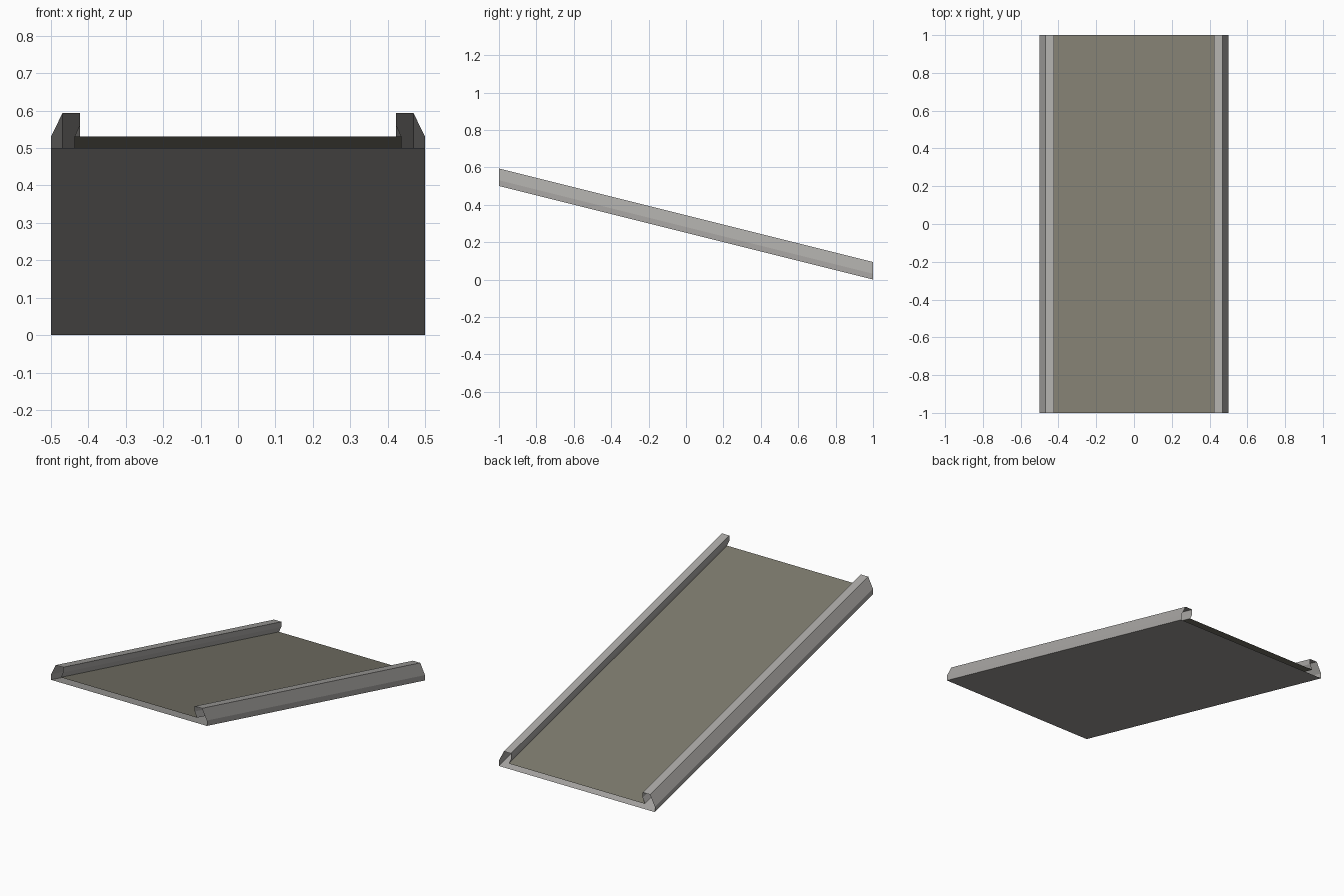
import bpy
import bmesh

if "Cube" in bpy.data.objects:
    bpy.data.objects.remove(bpy.data.objects["Cube"])


def material(name, rgb):
    m = bpy.data.materials.new(name)
    m.diffuse_color = (*rgb, 1.0)
    m.use_nodes = True
    m.node_tree.nodes["Principled BSDF"].inputs["Base Color"].default_value = m.diffuse_color
    return m


grey = material("light_grey", (0.40, 0.39, 0.375))
brown = material("grey_brown", (0.205, 0.195, 0.155))

HIGH, LOW = 0.5, 0.0   # base height at the front and back ends


def sweep(name, profile, mat):
    """Sweep an open (x, height) profile down the slope, ends left open."""
    bm = bmesh.new()
    front = [bm.verts.new((x, -1, HIGH + h)) for x, h in profile]
    back = [bm.verts.new((x, 1, LOW + h)) for x, h in profile]
    for i in range(len(profile) - 1):
        bm.faces.new((front[i], front[i + 1], back[i + 1], back[i]))
    me = bpy.data.meshes.new(name)
    bm.to_mesh(me)
    bm.free()
    me.materials.append(mat)
    ob = bpy.data.objects.new(name, me)
    bpy.context.collection.objects.link(ob)
    return ob


# hollow side rail section, from the deck edge over the lip to the bottom corner
rail = [(-0.437, 0.031), (-0.4225, 0.063), (-0.4225, 0.0936),
        (-0.469, 0.0936), (-0.5, 0.031), (-0.5, 0.0)]
mirrored = [(-x, h) for x, h in rail]

# rails and underside as one folded sheet, wound so that it faces outward
sweep("rails_and_underside", mirrored + rail[::-1], grey)

# sloping deck between the rails
sweep("ramp_deck", [(-0.437, 0.031), (0.437, 0.031)], brown)
